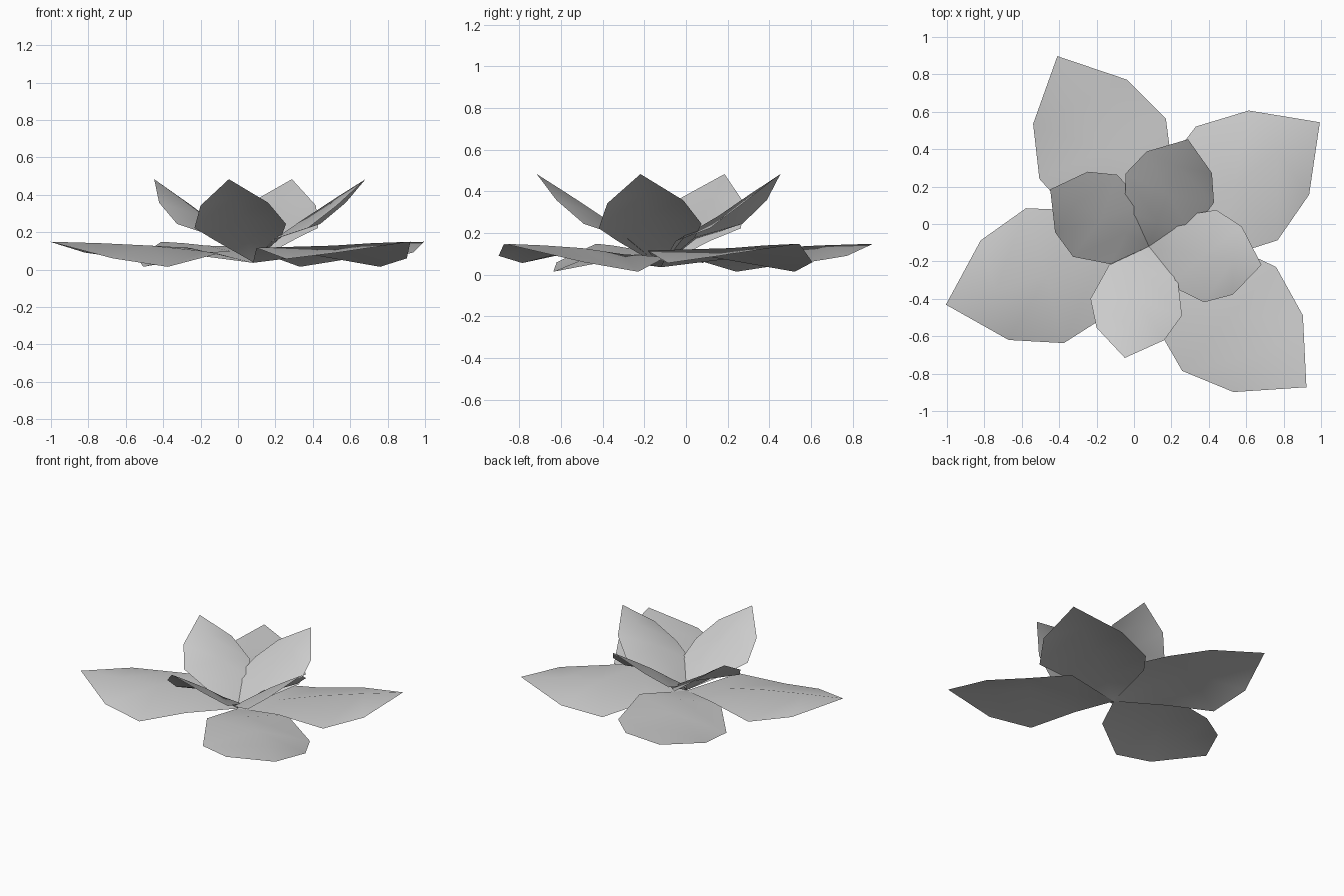
import bpy
import bmesh
from math import radians
from mathutils import Matrix, Vector

cube = bpy.data.objects.get("Cube")
if cube:
    bpy.data.objects.remove(cube, do_unlink=True)

# Single soft grey
grey = bpy.data.materials.new("petal grey")
grey.use_nodes = True
grey.diffuse_color = (0.6, 0.6, 0.6, 1)
bsdf = next(n for n in grey.node_tree.nodes if n.type == "BSDF_PRINCIPLED")
bsdf.inputs["Base Color"].default_value = (0.6, 0.6, 0.6, 1)

# Petal cross-sections: distance from base, half width, rib height, edge height
LENGTH = 1.135
SECTIONS = [(0.28, 0.28, 0.035, 0.037),
            (0.575, 0.375, 0.035, -0.058),
            (0.857, 0.277, 0.02, -0.046)]


def petal(name, base_z, heading, tilt, roll, scale):
    """Thin arched leaf: a pointed base, three sections and a pointed tip."""
    bm = bmesh.new()
    base = bm.verts.new((0, 0, 0))
    tip = bm.verts.new((LENGTH, 0, 0))
    rows = [[bm.verts.new((u, -w, edge)), bm.verts.new((u, 0, rib)), bm.verts.new((u, w, edge))]
            for u, w, rib, edge in SECTIONS]
    for i in range(2):
        bm.faces.new((base, rows[0][i], rows[0][i + 1]))
        for near, far in zip(rows, rows[1:]):
            bm.faces.new((near[i], far[i], far[i + 1], near[i + 1]))
        bm.faces.new((rows[-1][i], tip, rows[-1][i + 1]))
    bmesh.ops.recalc_face_normals(bm, faces=bm.faces)
    if sum((f.normal.z for f in bm.faces)) < 0:
        bmesh.ops.reverse_faces(bm, faces=bm.faces)
    for face in bm.faces:
        face.smooth = True
    turn = (Matrix.Rotation(radians(heading), 4, "Z")
            @ Matrix.Rotation(radians(-tilt), 4, "Y")
            @ Matrix.Rotation(radians(roll), 4, "X"))
    bm.transform(Matrix.Translation(Vector((0.08, -0.12, base_z))) @ turn @ Matrix.Scale(scale, 4))
    mesh = bpy.data.meshes.new(name)
    bm.to_mesh(mesh)
    bm.free()
    mesh.materials.append(grey)
    bpy.context.collection.objects.link(bpy.data.objects.new(name, mesh))


# Wide, nearly flat outer ring
for side, heading in (("back_left", 36), ("back_right", 115.7),
                      ("front_right", 196), ("front_left", -41.8)):
    petal("outer_petal_" + side, 0.036, heading, 5.7, -3.2, 1)

# Smaller, upright inner ring
for side, heading in (("back", 70), ("right", 150), ("front", 257.8), ("left", -9.3)):
    petal("inner_petal_" + side, 0.04, heading, 36, 3, 0.664)
